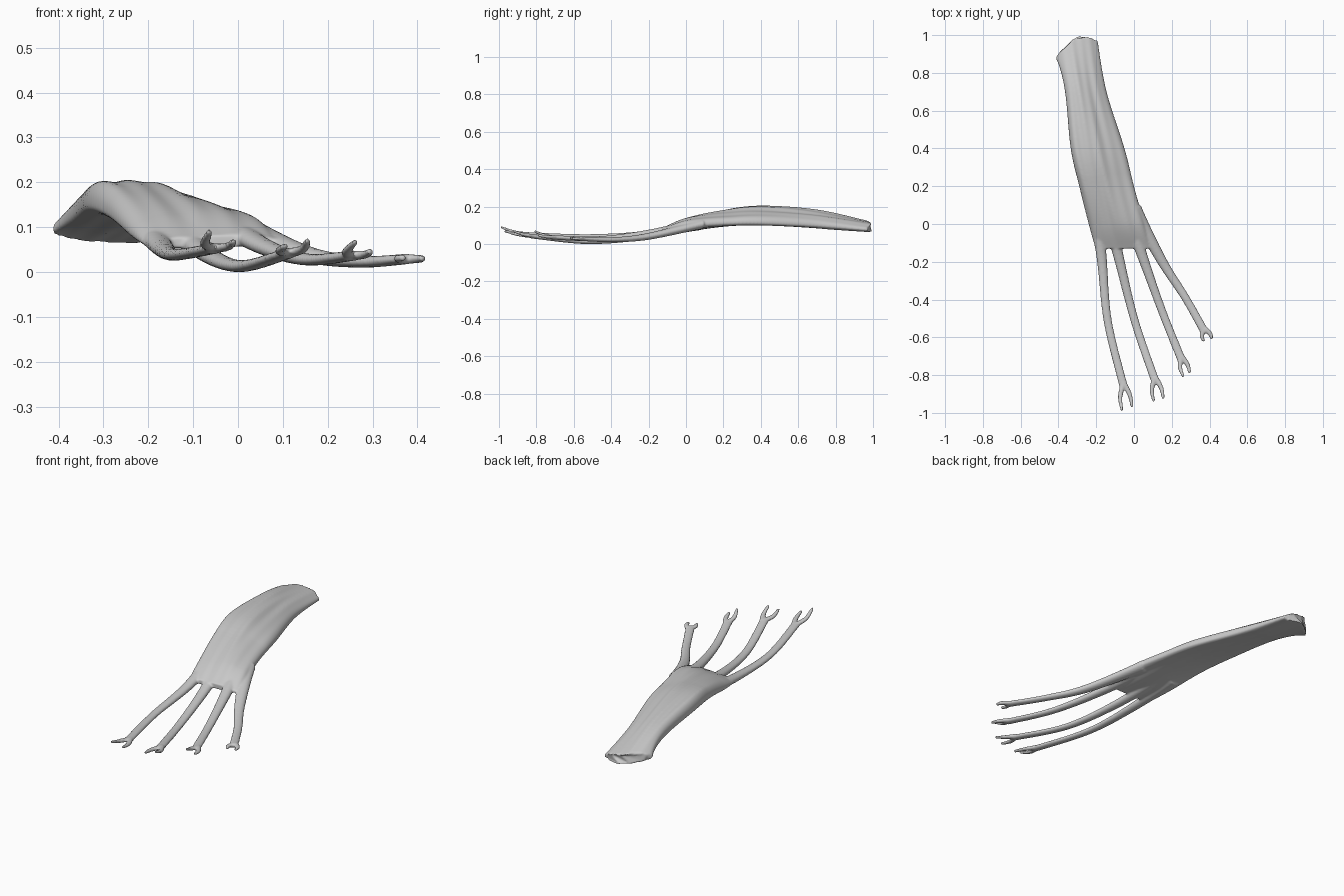
import bpy, bmesh, math, random

if "Cube" in bpy.data.objects:
    bpy.data.objects.remove(bpy.data.objects["Cube"])

random.seed(4)
bm = bmesh.new()


def spline(rows, steps):
    """Catmull-Rom interpolation of rows of numbers."""
    out = []
    n = len(rows)
    for i in range(n - 1):
        a, b, c, d = rows[max(i - 1, 0)], rows[i], rows[i + 1], rows[min(i + 2, n - 1)]
        for s in range(steps):
            t = s / steps
            out.append([q + 0.5 * t * (r - p + t * (2 * p - 5 * q + 4 * r - e + t * (3 * (q - r) + e - p)))
                        for p, q, r, e in zip(a, b, c, d)])
    out.append(list(rows[-1]))
    return out


def loft(rings):
    """Skin a list of closed rings and cap both ends."""
    vs = [[bm.verts.new(p) for p in ring] for ring in rings]
    n = len(vs[0])
    for a, b in zip(vs, vs[1:]):
        for i in range(n):
            j = (i + 1) % n
            bm.faces.new((a[i], a[j], b[j], b[i]))
    bm.faces.new(vs[0][::-1])
    bm.faces.new(vs[-1])


def tube(points, width, height, sides=14):
    """Elliptical tube; width and height are half sizes as functions of progress."""
    path = spline(points, 8)
    last = len(path) - 1
    rings = []
    for i, (x, y, z) in enumerate(path):
        p, q = path[max(i - 1, 0)], path[min(i + 1, last)]
        turn = math.atan2(q[1] - p[1], q[0] - p[0]) + math.pi / 2
        w, h = width(i / last), height(i / last)
        angles = [math.tau * k / sides for k in range(sides)]
        rings.append([(x + math.cos(turn) * w * math.cos(a), y + math.sin(turn) * w * math.cos(a),
                       z + h * math.sin(a)) for a in angles])
    loft(rings)


# Muscle belly: y, left x, right x, left z, right z, rise of the top
belly = [(-0.13, -0.205, 0.085, 0.062, 0.072, 0.018),
         (0.00, -0.24, 0.055, 0.09, 0.10, 0.046),
         (0.20, -0.29, 0.00, 0.135, 0.115, 0.056),
         (0.40, -0.335, -0.05, 0.153, 0.118, 0.064),
         (0.70, -0.365, -0.145, 0.135, 0.105, 0.056),
         (0.96, -0.415, -0.192, 0.095, 0.08, 0.035)]
rings = []
N = 72
for y, xl, xr, zl, zr, rise in spline(belly, 10):
    cut = min(max((y - 0.7) / 0.26, 0), 1) ** 2
    skew = 0.3 * min(max(y * 4, 0), 1)
    ring = []
    for i in range(N):
        t = math.tau * i / N
        u, s = (1 - math.cos(t)) / 2, math.sin(t)
        # Long shallow fibre grooves drift across the belly
        groove = 1 + 0.06 * math.sin(13 * u + 4 * y) + 0.04 * math.sin(29 * u - 3 * y)
        h = rise * (1 + skew * math.cos(t)) if s > 0 else min(0.026, rise / 2)
        z = zl + (zr - zl) * u + math.copysign(abs(s) ** 0.75, s) * h * groove
        # Slanted, ragged cut end
        yy = y + cut * (0.12 * math.sin(2.3 * u) - 0.08)
        if y > 0.955:
            yy += random.uniform(-0.012, 0.006)
        ring.append((xl + (xr - xl) * u, yy, z))
    rings.append(ring)
loft(rings)

# Four tendons: root, exit from belly, middle, fork, then the two fork tips
tendons = [
    [(-0.2, 0.08, 0.105), (-0.169, -0.2, 0.058), (-0.138, -0.52, 0.043), (-0.055, -0.86, 0.056),
     (-0.063, -0.99, 0.094), (-0.01, -0.97, 0.072)],
    [(-0.14, 0.08, 0.115), (-0.075, -0.2, 0.048), (0.006, -0.52, 0.017), (0.112, -0.83, 0.046),
     (0.105, -0.94, 0.062), (0.155, -0.925, 0.074)],
    [(-0.04, 0.08, 0.12), (0.055, -0.2, 0.062), (0.152, -0.47, 0.032), (0.252, -0.72, 0.04),
     (0.262, -0.81, 0.072), (0.295, -0.79, 0.05)],
    [(0.0, 0.08, 0.11), (0.15, -0.2, 0.045), (0.272, -0.39, 0.027), (0.376, -0.575, 0.033),
     (0.37, -0.622, 0.036), (0.412, -0.61, 0.034)],
]
for *path, tip_a, tip_b in tendons:
    tube(path, lambda t: 0.018 + 0.024 * (1 - t) ** 3 + 0.005 * t,
         lambda t: 0.012 + 0.015 * (1 - t) ** 2)
    x, y, z = path[-1]
    for tip, side in ((tip_a, -0.014), (tip_b, 0.01)):
        # Each prong bows outward before its tip
        mid = ((x + tip[0]) / 2 + side, (y + tip[1]) / 2 + 0.01, z + 0.3 * (tip[2] - z))
        tube([(x, y + 0.02, z), mid, tip], lambda t: 0.015 - 0.008 * t * t,
             lambda t: 0.012 - 0.005 * t, 10)

bmesh.ops.recalc_face_normals(bm, faces=bm.faces)
mesh = bpy.data.meshes.new("forearm_muscle")
bm.to_mesh(mesh)
bm.free()
obj = bpy.data.objects.new("forearm_muscle", mesh)
bpy.context.collection.objects.link(obj)
bpy.context.view_layer.objects.active = obj
obj.select_set(True)

# Fuse belly and tendons into one skin, then relax the joins
fuse = obj.modifiers.new("fuse", 'REMESH')
fuse.mode = 'VOXEL'
fuse.voxel_size = 0.005
relax = obj.modifiers.new("relax", 'SMOOTH')
relax.iterations = 6
for name in ("fuse", "relax"):
    bpy.ops.object.modifier_apply(modifier=name)

# Rest on the floor
low = min(v.co.z for v in obj.data.vertices)
for v in obj.data.vertices:
    v.co.z -= low
bpy.ops.object.shade_smooth_by_angle(angle=math.radians(50))
